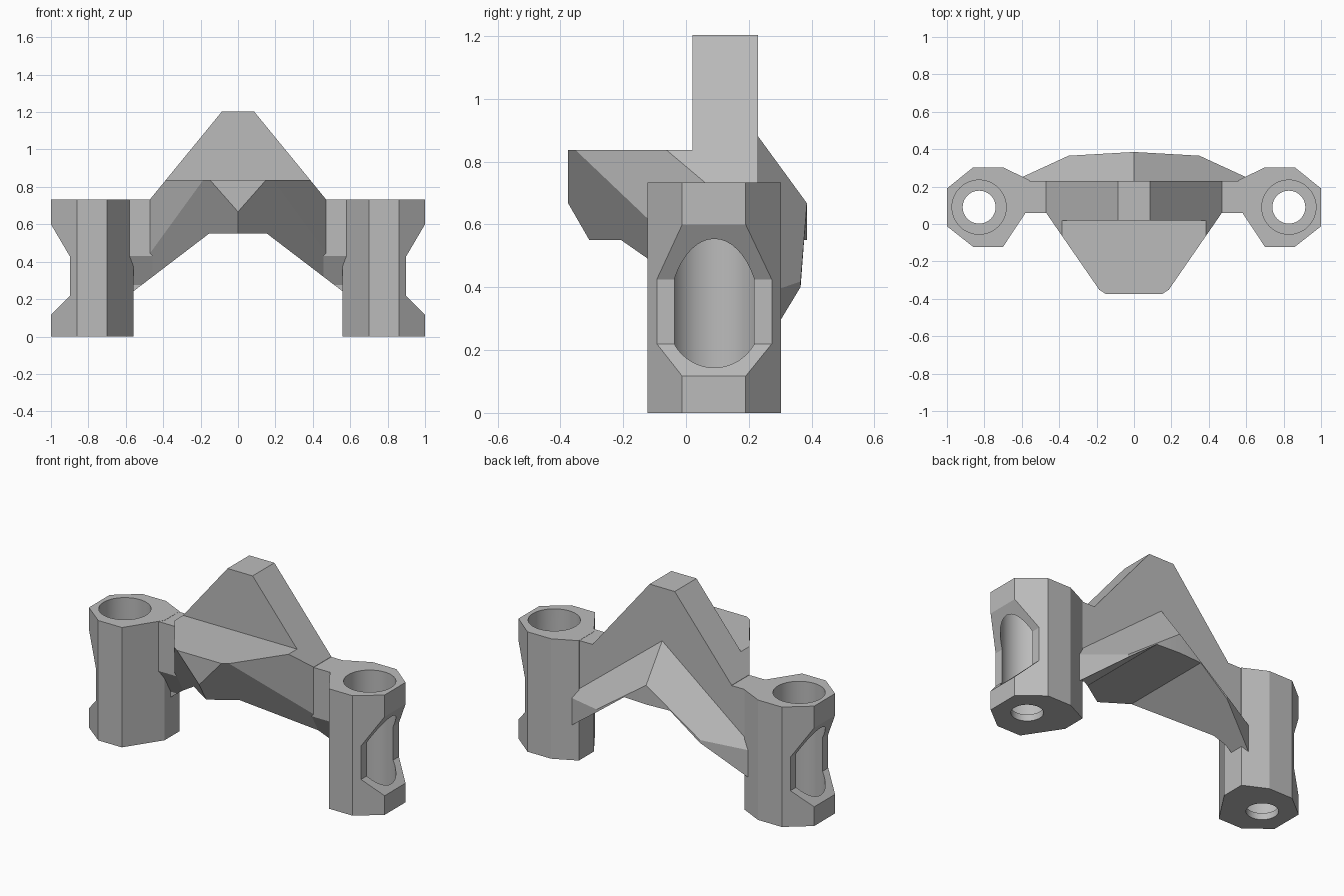
import bpy, bmesh, math
from mathutils import Vector

if "Cube" in bpy.data.objects:
    bpy.data.objects.remove(bpy.data.objects["Cube"], do_unlink=True)

grey = bpy.data.materials.new("plain grey")
grey.use_nodes = True
GREY = (0.5, 0.5, 0.5, 1)
grey.diffuse_color = GREY
grey.node_tree.nodes["Principled BSDF"].inputs["Base Color"].default_value = GREY


def to_object(name, bm):
    bmesh.ops.recalc_face_normals(bm, faces=bm.faces[:])
    mesh = bpy.data.meshes.new(name)
    bm.to_mesh(mesh)
    bm.free()
    mesh.materials.append(grey)
    obj = bpy.data.objects.new(name, mesh)
    bpy.context.collection.objects.link(obj)
    return obj


def box_mesh(low, high):
    bm = bmesh.new()
    bmesh.ops.create_cube(bm, size=1)
    for v in bm.verts:
        v.co = [l + (c + 0.5) * (h - l) for c, l, h in zip(v.co, low, high)]
    return bm


def carved(name, low, high, planes):
    """Box trimmed by planes, each a point and an outward normal."""
    bm = box_mesh(low, high)
    for point, normal in planes:
        geom = bm.verts[:] + bm.edges[:] + bm.faces[:]
        cut = bmesh.ops.bisect_plane(bm, geom=geom, dist=1e-5, plane_co=point,
                                     plane_no=Vector(normal).normalized(), clear_outer=True)
        edges = [e for e in cut["geom_cut"] if isinstance(e, bmesh.types.BMEdge)]
        bmesh.ops.holes_fill(bm, edges=edges, sides=0)
    return to_object(name, bm)


def prism(name, points, start, vector):
    """Extrude a flat outline; start maps each 2D point to 3D."""
    bm = bmesh.new()
    face = bm.faces.new([bm.verts.new(start(a, b)) for a, b in points])
    out = bmesh.ops.extrude_face_region(bm, geom=[face])["geom"]
    bmesh.ops.translate(bm, vec=vector, verts=[v for v in out if isinstance(v, bmesh.types.BMVert)])
    return to_object(name, bm)


def cylinder(name, x, y, radius, z0, z1):
    ring = [(x + radius * math.cos(i * math.tau / 48), y + radius * math.sin(i * math.tau / 48))
            for i in range(48)]
    return prism(name, ring, lambda a, b: (a, b, z0), (0, 0, z1 - z0))


def combine(target, tool, operation):
    mod = target.modifiers.new("combine", "BOOLEAN")
    mod.operation, mod.solver, mod.object = operation, "EXACT", tool
    bpy.context.view_layer.objects.active = target
    bpy.ops.object.modifier_apply(modifier=mod.name)
    bpy.data.objects.remove(tool, do_unlink=True)


def both(point, normal):
    """A trimming plane and its mirror across x."""
    return [((s * point[0], *point[1:]), (s * normal[0], *normal[1:])) for s in (1, -1)]


def finish(obj):
    for other in bpy.context.selected_objects:
        other.select_set(False)
    obj.select_set(True)
    bpy.context.view_layer.objects.active = obj
    bpy.ops.object.shade_smooth_by_angle(angle=math.radians(20))


# Central wedge: upright peak with a tapered shelf in front
bridge = carved("bridge", (-0.47, -0.375, 0), (0.47, 0.23, 1.204),
                both((0.085, 0, 1.204), (0.47, 0, 0.385))
                + both((0.18, -0.36, 0), (0.42, -0.29, 0))
                + both((0.15, -0.375, 0.837), (0.0731, -0.1118, -0.0645)))
combine(bridge, to_object("shelf_step", box_mesh((-1, -1, 0.837), (1, 0.02, 2))), "DIFFERENCE")

# Rear chevron rib with sloping roof
rib = carved("rear_rib", (-0.6, 0.15, 0), (0.6, 0.385, 1.1),
             both((0, 0.385, 0), (0.02, 0.35, 0))
             + both((0.35, 0.365, 0), (0.115, 0.25, 0))
             + both((0, 0.23, 0.88), (0.79, 1.37, 1)))
combine(bridge, rib, "UNION")

# Necks reaching the posts
for side in (-1, 1):
    x0, x1 = sorted((side * 0.45, side * 0.62))
    neck = carved("neck", (x0, 0.06, 0), (x1, 0.23, 0.732), [((0, 0.06, 0.43), (0, -1.73, -1))])
    combine(bridge, neck, "UNION")

# Arch opening underneath
arch = [(-0.8, 0.058), (-0.155, 0.55), (0.155, 0.55), (0.8, 0.058), (0.8, -0.2), (-0.8, -0.2)]
combine(bridge, prism("arch", arch, lambda a, b: (a, -1, b), (0, 2, 0)), "DIFFERENCE")
finish(bridge)

# Posts with stepped bores and an outer window notch
PLAN = [(0.70, -0.122), (0.86, -0.122), (1, -0.012), (1, 0.19), (0.86, 0.303),
        (0.70, 0.303), (0.56, 0.235), (0.56, 0.09)]
NOTCH = [(1.1, 0.77), (1, 0.6), (0.897, 0.425), (0.897, 0.22), (1, 0.117), (1.1, 0.017)]
for side, name in ((1, "left_post"), (-1, "right_post")):
    post = prism(name, [(side * x, y) for x, y in PLAN], lambda a, b: (a, b, 0), (0, 0, 0.733))
    notch = prism("notch", [(side * x, z) for x, z in NOTCH], lambda a, b: (a, -1, b), (0, 2, 0))
    combine(post, notch, "DIFFERENCE")
    combine(post, cylinder("bore", side * 0.828, 0.09, 0.145, 0.04, 1), "DIFFERENCE")
    combine(post, cylinder("screw_hole", side * 0.828, 0.09, 0.088, -0.1, 0.2), "DIFFERENCE")
    finish(post)
